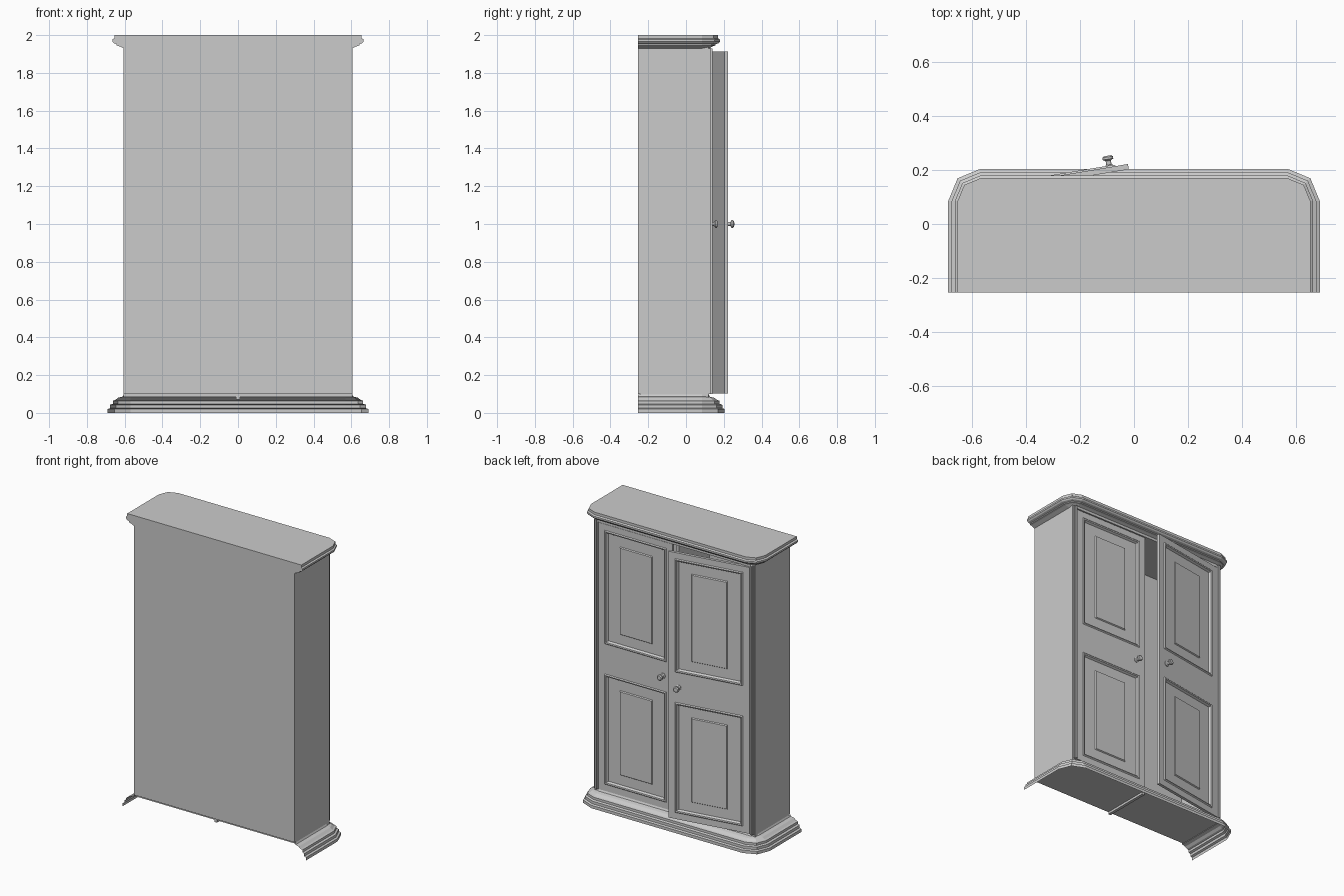
import bpy, bmesh, math
from mathutils import Matrix

if "Cube" in bpy.data.objects:
    bpy.data.objects.remove(bpy.data.objects["Cube"])

BACK, HALF, FRONT = -0.255, 0.605, 0.12


def finish(bm, name, matrix=None):
    bmesh.ops.remove_doubles(bm, verts=bm.verts, dist=1e-5)
    bmesh.ops.recalc_face_normals(bm, faces=bm.faces)
    me = bpy.data.meshes.new(name)
    bm.to_mesh(me)
    bm.free()
    ob = bpy.data.objects.new(name, me)
    bpy.context.collection.objects.link(ob)
    if matrix:
        ob.matrix_world = matrix
    return ob


def box(name, x0, x1, y0, y1, z0, z1):
    bm = bmesh.new()
    m = (Matrix.Translation(((x0 + x1) / 2, (y0 + y1) / 2, (z0 + z1) / 2))
         @ Matrix.Diagonal((x1 - x0, y1 - y0, z1 - z0, 1)))
    bmesh.ops.create_cube(bm, size=1, matrix=m)
    return finish(bm, name)


def moulding(name, profile, capped):
    """Sweep (offset, z) points round the sides and front, with faceted corners."""
    bm = bmesh.new()
    rings = []
    for off, z in profile:
        r = 0.035 + off
        cx, cy = HALF - 0.035, FRONT - 0.035
        half = [(HALF + off, BACK)]
        half += [(cx + r * math.cos(a), cy + r * math.sin(a))
                 for a in (0, math.pi / 4, math.pi / 2)]
        pts = half + [(-x, y) for x, y in reversed(half)]
        rings.append([bm.verts.new((x, y, z)) for x, y in pts])
    for a, b in zip(rings, rings[1:]):
        for i in range(len(a) - 1):
            bm.faces.new((a[i], a[i + 1], b[i + 1], b[i]))
    if capped:
        bm.faces.new(rings[0])
        bm.faces.new(rings[-1])
        bm.faces.new([r[0] for r in rings] + [r[-1] for r in reversed(rings)])
    return finish(bm, name)


# Carcass
T = 0.015
box("back_panel", -HALF, HALF, BACK, BACK + T, 0.1, 1.95)
for side, s in (("left", -1), ("right", 1)):
    xs = sorted((s * HALF, s * (HALF - T)))
    box(side + "_side", *xs, BACK + T, FRONT, 0.085, 1.95)
    xs = sorted((s * (HALF - T), s * 0.572))
    box(side + "_stile", *xs, FRONT - 0.03, FRONT, 0.1, 1.93)
    # stepped trim beside the doors
    xs = sorted((s * 0.6, s * 0.572))
    box(side + "_trim", *xs, FRONT, FRONT + 0.01, 0.1, 1.93)
    xs = sorted((s * 0.592, s * 0.58))
    box(side + "_trim_bead", *xs, FRONT + 0.01, FRONT + 0.02, 0.1, 1.93)
box("ceiling", -HALF + T, HALF - T, BACK + T, FRONT, 1.92, 1.94)
box("floor", -HALF + T, HALF - T, BACK + T, FRONT, 0.085, 0.1)
box("divider", -0.01, 0.01, BACK + T, 0.09, 0.07, 1.92)
box("top_trim", -0.572, 0.572, FRONT, FRONT + 0.01, 1.917, 1.94)

# Plinth and crown
moulding("plinth", [(0.085, 0), (0.085, 0.02), (0.072, 0.025), (0.072, 0.043),
                    (0.058, 0.048), (0.058, 0.064), (0.045, 0.068), (0.03, 0.08),
                    (0.006, 0.086), (0, 0.097)], False)
moulding("crown", [(0, 1.93), (0.026, 1.942), (0.037, 1.945), (0.037, 1.952),
                   (0.052, 1.957), (0.06, 1.966), (0.06, 1.977), (0.05, 1.983),
                   (0.05, 2.0)], True)

# Doors: local origin at the hinge, front at y = 0
W, Z0, Z1, D = 0.555, 0.102, 1.913, 0.02
XS = [0, 0.045, W - 0.045, W]
ZS = [Z0, 0.145, 0.895, 1.1, 1.872, Z1]
# panel rings: inset x, inset z, y
RINGS = [(0, 0, 0), (0.006, 0.006, 0.006), (0.014, 0.014, 0.004),
         (0.022, 0.022, -0.01), (0.11, 0.088, -0.01),
         (0.115, 0.093, -0.003), (0.125, 0.103, -0.003)]


def door(name, mirror, matrix):
    bm = bmesh.new()

    def rect(x0, x1, z0, z1, y):
        return [bm.verts.new((mirror * x, y, z))
                for x, z in ((x0, z0), (x1, z0), (x1, z1), (x0, z1))]

    for i in range(3):
        for j in range(5):
            cell = XS[i], XS[i + 1], ZS[j], ZS[j + 1]
            panel = i == 1 and j in (1, 3)
            rings = [rect(cell[0] + a, cell[1] - a, cell[2] + b, cell[3] - b, y)
                     for a, b, y in (RINGS if panel else RINGS[:1])]
            for p, q in zip(rings, rings[1:]):
                for k in range(4):
                    n = (k + 1) % 4
                    bm.faces.new((p[k], p[n], q[n], q[k]))
            bm.faces.new(rings[-1])
    bmesh.ops.remove_doubles(bm, verts=bm.verts, dist=1e-5)
    # edges and back of the door
    rim = [e for e in bm.edges if e.is_boundary]
    new = bmesh.ops.extrude_edge_only(bm, edges=rim)["geom"]
    bmesh.ops.translate(bm, vec=(0, -D, 0),
                        verts=[g for g in new if isinstance(g, bmesh.types.BMVert)])
    bmesh.ops.holes_fill(bm, edges=[e for e in bm.edges if e.is_boundary], sides=0)
    finish(bm, name, matrix)

    # turned knob
    bm = bmesh.new()
    prof = [(0.018, 0), (0.018, 0.005), (0.01, 0.009), (0.01, 0.024),
            (0.02, 0.03), (0.02, 0.038), (0.014, 0.043)]
    n = 12
    rings = [[bm.verts.new((mirror * 0.485 + r * math.cos(k * math.tau / n), y,
                            1.0 + r * math.sin(k * math.tau / n)))
              for k in range(n)] for r, y in prof]
    for p, q in zip(rings, rings[1:]):
        for k in range(n):
            m = (k + 1) % n
            bm.faces.new((p[k], p[m], q[m], q[k]))
    bm.faces.new(rings[0])
    bm.faces.new(rings[-1])
    finish(bm, name + "_knob", matrix)


door("open_door", 1, Matrix.Translation((-0.57, 0.131, 0))
     @ Matrix.Rotation(math.radians(9.5), 4, 'Z'))
door("closed_door", -1, Matrix.Translation((0.57, 0.125, 0)))
